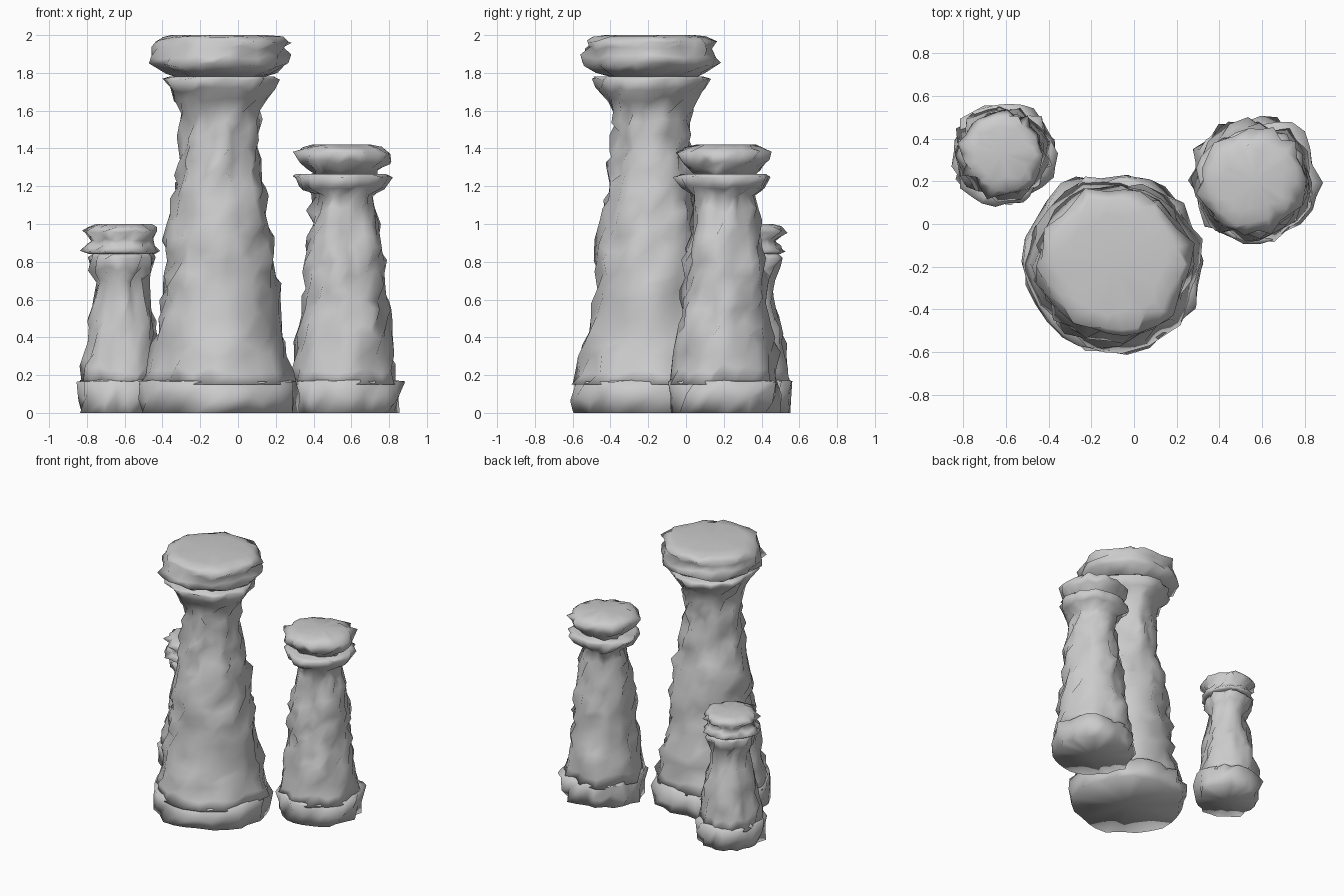
import bpy, bmesh, math, random
from mathutils import Vector, noise

if "Cube" in bpy.data.objects:
    bpy.data.objects.remove(bpy.data.objects["Cube"])

random.seed(11)
stone = bpy.data.materials.new("grey stone")
stone.diffuse_color = (0.6, 0.6, 0.6, 1)
stone.use_nodes = True
stone.node_tree.nodes["Principled BSDF"].inputs["Base Color"].default_value = stone.diffuse_color


def radius_at(profile, z):
    for (z0, r0), (z1, r1) in zip(profile, profile[1:]):
        if z <= z1:
            return r0 + (r1 - r0) * (z - z0) / max(z1 - z0, 1e-6)
    return profile[-1][1]


def rock(name, centre, profile, rough, step=0.075, segs=26):
    """Weathered lathe: (z, radius) profile, subdivided, with bumps and closed ends."""
    zs = []
    for (z0, _), (z1, _) in zip(profile, profile[1:]):
        n = max(1, round((z1 - z0) / step))
        zs += [z0 + (z1 - z0) * i / n for i in range(n)]
    zs.append(profile[-1][0])
    bm = bmesh.new()
    rings = []
    for k, z in enumerate(zs):
        end = k in (0, len(zs) - 1)
        gap = min(abs(z - q) for q in zs if q != z)
        ring = []
        for i in range(segs):
            a = 2 * math.pi * (i + random.uniform(-0.2, 0.2)) / segs
            p = Vector((math.cos(a), math.sin(a), 0))
            seed = Vector((centre[0] * 9, centre[1] * 9, profile[0][0] * 5))
            bump = noise.noise(p * 2.2 + seed + Vector((0, 0, z * 5)))
            r = radius_at(profile, z)
            r += rough * (0.5 * bump + random.triangular(-0.8, 0.8))
            h = z if end else z + random.uniform(-0.35, 0.35) * gap
            ring.append(bm.verts.new((centre[0] + r * p.x, centre[1] + r * p.y, h)))
        rings.append(ring)
    for lo, hi in zip(rings, rings[1:]):
        for i in range(segs):
            j = (i + 1) % segs
            bm.faces.new((lo[i], lo[j], hi[j], hi[i]))
    # fan over both ends
    for ring, z, flip in ((rings[0], zs[0], True), (rings[-1], zs[-1], False)):
        mid = bm.verts.new((*centre, z))
        for i in range(segs):
            a, b = ring[i], ring[(i + 1) % segs]
            bm.faces.new((b, a, mid) if flip else (a, b, mid))
    mesh = bpy.data.meshes.new(name)
    bm.to_mesh(mesh)
    bm.free()
    mesh.materials.append(stone)
    mesh.polygons.foreach_set("use_smooth", [True] * len(mesh.polygons))
    obj = bpy.data.objects.new(name, mesh)
    bpy.context.collection.objects.link(obj)


# Tall pillar: spreading foot, tapering shaft with flared collar, overhanging cap
c = (-0.095, -0.185)
rock("tall_foot", c, [(0, 0.41), (0.08, 0.415), (0.165, 0.405), (0.175, 0.37)], 0.045)
rock("tall_shaft", c, [(0.15, 0.40), (0.3, 0.365), (0.42, 0.335), (0.6, 0.308), (0.8, 0.285),
                       (1.0, 0.272), (1.2, 0.228), (1.4, 0.198), (1.6, 0.205),
                       (1.66, 0.23), (1.71, 0.27), (1.765, 0.305), (1.78, 0.28)], 0.042)
rock("tall_cap", c, [(1.78, 0.22), (1.8, 0.27), (1.84, 0.355), (1.885, 0.345),
                     (1.93, 0.335), (1.965, 0.345), (1.99, 0.31), (2.0, 0.24)], 0.05)

# Medium pillar
c = (0.56, 0.205)
rock("medium_foot", c, [(0, 0.285), (0.08, 0.295), (0.165, 0.29), (0.175, 0.26)], 0.045)
rock("medium_shaft", c, [(0.15, 0.28), (0.4, 0.25), (0.6, 0.22), (0.8, 0.208),
                         (1.0, 0.172), (1.15, 0.16), (1.19, 0.22),
                         (1.25, 0.25), (1.265, 0.22)], 0.04)
rock("medium_cap", c, [(1.265, 0.165), (1.285, 0.185), (1.33, 0.235),
                       (1.38, 0.25), (1.405, 0.205), (1.42, 0.15)], 0.04)

# Small pillar with a flared collar and a double-lipped cap
c = (-0.615, 0.33)
rock("small_foot", c, [(0, 0.225), (0.08, 0.24), (0.165, 0.24), (0.175, 0.20)], 0.042)
rock("small_shaft", c, [(0.15, 0.22), (0.3, 0.195), (0.5, 0.165), (0.6, 0.138),
                        (0.7, 0.128), (0.76, 0.16), (0.82, 0.175), (0.845, 0.15)], 0.036)
rock("small_cap", c, [(0.84, 0.16), (0.855, 0.195), (0.885, 0.165), (0.915, 0.15),
                      (0.96, 0.195), (0.985, 0.175), (1.0, 0.13)], 0.032)
